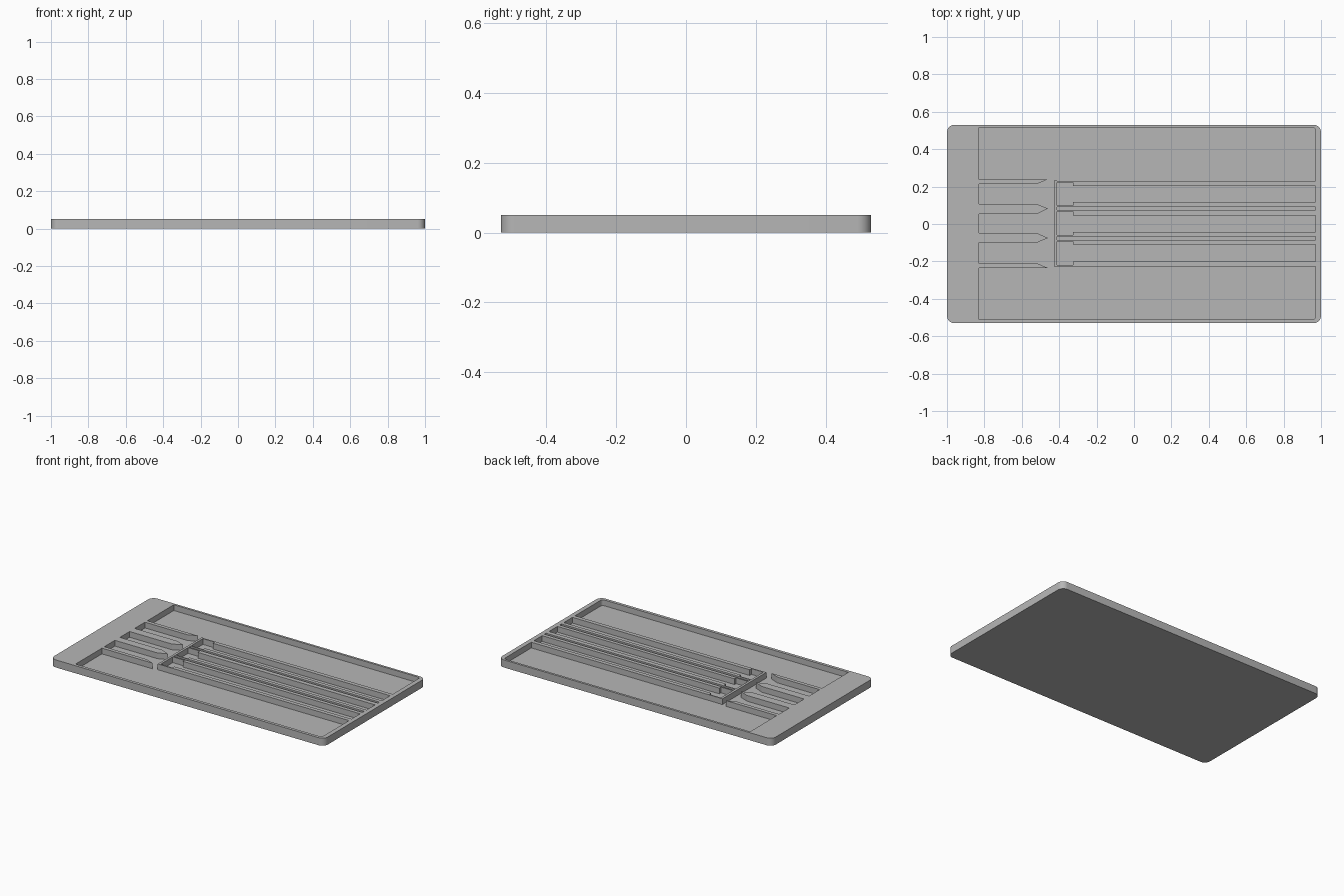
import bpy, bmesh, math

cube = bpy.data.objects.get("Cube")
if cube:
    bpy.data.objects.remove(cube)

TOP, FLOOR = 0.05, 0.012

grey = bpy.data.materials.new("plain grey")
grey.use_nodes = True
colour = (0.47, 0.47, 0.47, 1)
grey.diffuse_color = colour
grey.node_tree.nodes["Principled BSDF"].inputs["Base Color"].default_value = colour


def prism(name, points, z0, z1):
    """Extrude a flat outline between two heights."""
    bm = bmesh.new()
    face = bm.faces.new([bm.verts.new((x, y, z0)) for x, y in points])
    new = bmesh.ops.extrude_face_region(bm, geom=[face])["geom"]
    verts = [v for v in new if isinstance(v, bmesh.types.BMVert)]
    bmesh.ops.translate(bm, verts=verts, vec=(0, 0, z1 - z0))
    bmesh.ops.recalc_face_normals(bm, faces=bm.faces)
    mesh = bpy.data.meshes.new(name)
    bm.to_mesh(mesh)
    bm.free()
    mesh.materials.append(grey)
    obj = bpy.data.objects.new(name, mesh)
    bpy.context.collection.objects.link(obj)
    return obj


def outline(x0, x1, y0, y1, r_left=0, r_right=0, steps=8):
    """Rectangle with rounded left and right corners."""
    points = []
    corners = [(x1, y1, -1, -1, r_right), (x0, y1, 1, -1, r_left),
               (x0, y0, 1, 1, r_left), (x1, y0, -1, 1, r_right)]
    for i, (x, y, sx, sy, r) in enumerate(corners):
        if r == 0:
            points.append((x, y))
            continue
        for k in range(steps + 1):
            a = math.pi / 2 * (i + k / steps)
            points.append((x + sx * r + r * math.cos(a), y + sy * r + r * math.sin(a)))
    return points


def cut(target, cutter):
    """Subtract a helper solid and remove it."""
    cutter.hide_render = True
    mod = target.modifiers.new("cut", "BOOLEAN")
    mod.operation, mod.solver, mod.object = "DIFFERENCE", "EXACT", cutter
    graph = bpy.context.evaluated_depsgraph_get()
    mesh = bpy.data.meshes.new_from_object(target.evaluated_get(graph))
    target.modifiers.clear()
    target.data = mesh
    bpy.data.objects.remove(cutter)


# Slab and the pocket to be cut from it
tray = prism("tray", outline(-1, 1, -0.53, 0.53, 0.04, 0.04), 0, TOP)
pocket = prism("pocket", outline(-0.83, 0.97, -0.51, 0.515, 0, 0.015), FLOOR, TOP + 0.05)


def keep(points):
    """Leave material standing in the pocket."""
    cut(pocket, prism("standing_part", points, -0.05, 0.2))


# Pointed fingers: y range and height of the tip
for y0, y1, tip in [(0.214, 0.239, 0.239), (0.053, 0.107, 0.083),
                    (-0.1, -0.048, -0.075), (-0.235, -0.21, -0.235)]:
    shape = [(-0.9, y0), (-0.52, y0), (-0.46, tip), (-0.52, y1), (-0.9, y1)]
    if tip == y0:
        shape.pop(1)
    elif tip == y1:
        shape.pop(3)
    keep(shape)

# Cross bar
keep(outline(-0.428, -0.412, -0.227, 0.232))

# Long lane ribs, each with a thin wall reaching to the cross bar
WALL = 0.008
for y0, y1, wall_at_top in [(0.203, 0.23, True), (0.092, 0.117, False),
                            (0.045, 0.075, True), (-0.067, -0.043, False),
                            (-0.11, -0.085, True), (-0.227, -0.2, False)]:
    w0 = y1 - WALL if wall_at_top else y0
    inner, outer = (y0, y1) if wall_at_top else (y1, y0)
    wall = w0 if wall_at_top else y0 + WALL
    keep([(-0.42, outer), (1.1, outer), (1.1, inner),
          (-0.325, inner), (-0.325, wall), (-0.42, wall)])

cut(tray, pocket)

# Smooth rounded corners, crisp edges
bpy.ops.object.select_all(action="DESELECT")
tray.select_set(True)
bpy.context.view_layer.objects.active = tray
bpy.ops.object.shade_smooth_by_angle(angle=math.radians(18))
